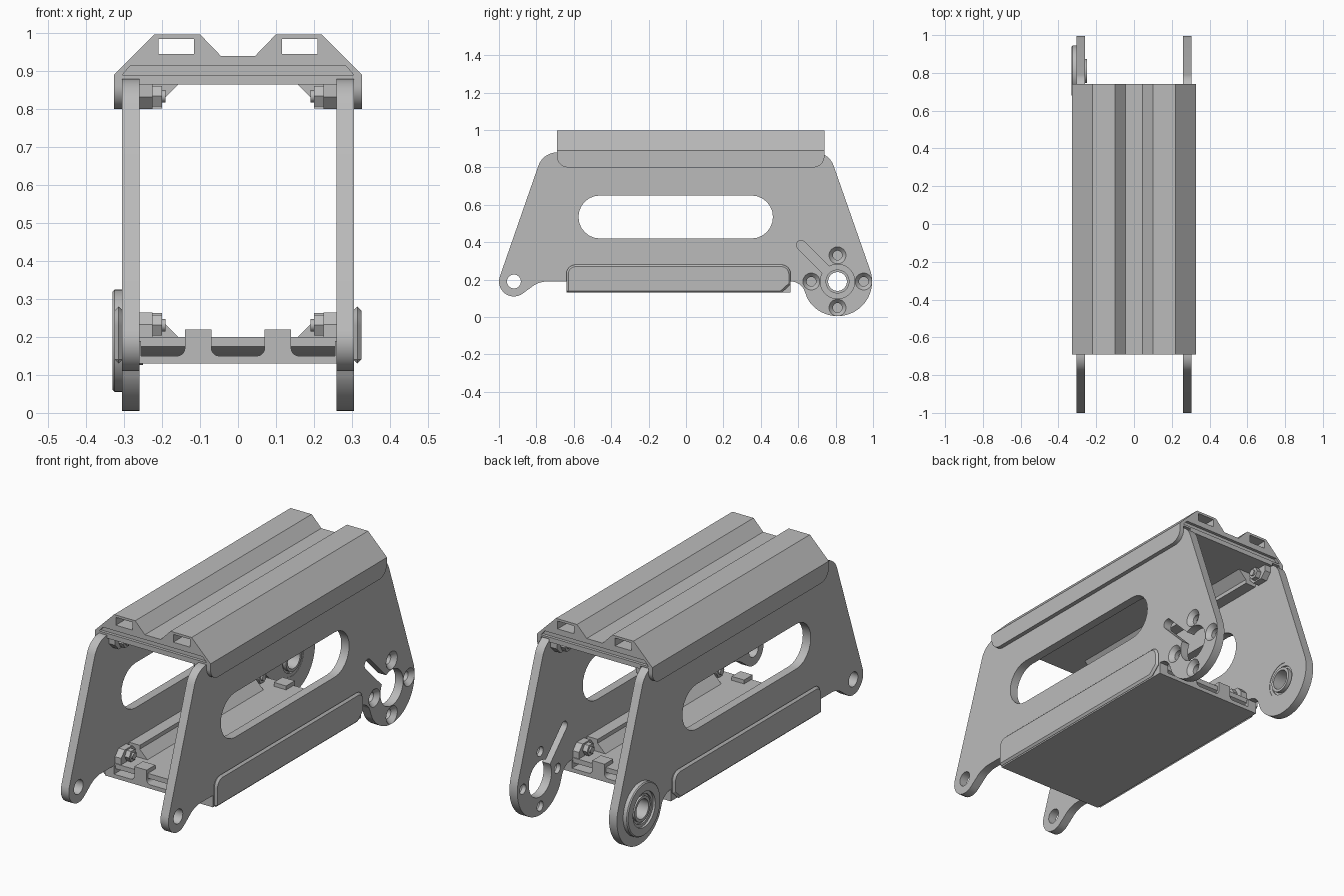
import bpy, bmesh
from math import sin, cos, radians, pi, atan2

cube = bpy.data.objects.get("Cube")
if cube:
    bpy.data.objects.remove(cube, do_unlink=True)

grey = bpy.data.materials.new("machined_grey")
grey.use_nodes = True
grey.diffuse_color = (0.5, 0.5, 0.5, 1)
grey.node_tree.nodes["Principled BSDF"].inputs["Base Color"].default_value = (0.5, 0.5, 0.5, 1)
parts = []


def finish(name, bm):
    bmesh.ops.recalc_face_normals(bm, faces=bm.faces)
    mesh = bpy.data.meshes.new(name)
    bm.to_mesh(mesh)
    bm.free()
    mesh.materials.append(grey)
    ob = bpy.data.objects.new(name, mesh)
    bpy.context.collection.objects.link(ob)
    parts.append(ob)
    return ob


def prism(name, pts, axis, lo, hi):
    """Extrude a profile along x (points are y, z) or y (points are x, z)."""
    bm = bmesh.new()
    place = (lambda t, a, b: (t, a, b)) if axis == "x" else (lambda t, a, b: (a, t, b))
    ends = [[bm.verts.new(place(t, a, b)) for a, b in pts] for t in (lo, hi)]
    n = len(pts)
    for ring in ends:
        bm.faces.new(ring)
    for i in range(n):
        j = (i + 1) % n
        bm.faces.new((ends[0][i], ends[0][j], ends[1][j], ends[1][i]))
    return finish(name, bm)


def rect(a0, a1, b0, b1):
    return [(a0, b0), (a1, b0), (a1, b1), (a0, b1)]


def box(name, x, y, z):
    return prism(name, rect(*x, *z), "y", *y)


def arc(a, b, r, start, end, steps=12):
    return [(a + r * cos(radians(start + (end - start) * i / steps)),
             b + r * sin(radians(start + (end - start) * i / steps))) for i in range(steps + 1)]


def capsule(a0, b0, a1, b1, r):
    d = atan2(b1 - b0, a1 - a0) * 180 / pi
    return arc(a1, b1, r, d - 90, d + 90) + arc(a0, b0, r, d + 90, d + 270)


def lathe(name, profile, y, z, steps=48):
    """Spin a closed loop of (radius, x) around an axis parallel to x."""
    bm = bmesh.new()
    rings = [[bm.verts.new((x, y + r * cos(2 * pi * k / steps), z + r * sin(2 * pi * k / steps)))
              for r, x in profile] for k in range(steps)]
    n = len(profile)
    for k in range(steps):
        p, q = rings[k], rings[(k + 1) % steps]
        for i in range(n):
            j = (i + 1) % n
            bm.faces.new((p[i], p[j], q[j], q[i]))
    return finish(name, bm)


def bake(ob):
    dg = bpy.context.evaluated_depsgraph_get()
    mesh = bpy.data.meshes.new_from_object(ob.evaluated_get(dg))
    ob.modifiers.clear()
    ob.data = mesh


def cut(ob, *cutters):
    for c in cutters:
        m = ob.modifiers.new("cut", "BOOLEAN")
        m.operation, m.solver, m.object = "DIFFERENCE", "EXACT", c
        bake(ob)
        parts.remove(c)
        bpy.data.objects.remove(c, do_unlink=True)


def bevel(ob, width, segments=1):
    m = ob.modifiers.new("bevel", "BEVEL")
    m.width, m.segments, m.limit_method, m.angle_limit = width, segments, "ANGLE", radians(60)
    bake(ob)


def hole(y, z, r, x0=-0.5, x1=0.5):
    return prism("hole", arc(y, z, r, 0, 352.5, 47), "x", x0, x1)


HUB = (0.81, 0.19)
outline = (arc(-0.92, 0.19, 0.08, 160, 310) + arc(-0.74, 0.05, 0.14, 130, 90)
           + arc(0.56, 0.11, 0.08, 90, 30) + arc(*HUB, 0.185, 210, 380, 32)
           + arc(0.69, 0.775, 0.105, 20, 90) + arc(-0.69, 0.775, 0.105, 90, 160))

# Side plates with lug hole, hand slot and hub opening
for side, s in (("left", 1), ("right", -1)):
    plate = prism(side + "_side_plate", outline, "x", s * 0.26, s * 0.305)
    cut(plate, hole(-0.92, 0.19, 0.037), hole(*HUB, 0.092),
        prism("slot", capsule(-0.46, 0.535, 0.35, 0.535, 0.115), "x", -0.5, 0.5))
    if s > 0:
        cut(plate, prism("key_slot", capsule(0.615, 0.385, 0.77, 0.23, 0.025), "x", -0.5, 0.5))
        for k in range(4):
            y, z = HUB[0] + 0.14 * cos(k * pi / 2), HUB[1] + 0.14 * sin(k * pi / 2)
            sink = lathe("sink", [(0.001, 0.2), (0.025, 0.2), (0.025, 0.282),
                                  (0.046, 0.306), (0.046, 0.33), (0.001, 0.33)], y, z, 32)
            cut(plate, hole(y, z, 0.024), sink)

# Bearing in the right plate with an outer retaining disc
lathe("bearing_housing", [(0.075, -0.262), (0.0925, -0.262), (0.0925, -0.3), (0.135, -0.3),
                          (0.135, -0.325), (0.13, -0.33), (0.09, -0.33), (0.09, -0.318),
                          (0.075, -0.318)], *HUB)
lathe("bearing_seal", [(0.063, -0.27), (0.076, -0.27), (0.076, -0.31), (0.063, -0.31)], *HUB)
lathe("bearing_inner_ring", [(0.05, -0.25), (0.064, -0.25), (0.064, -0.32), (0.05, -0.32)], *HUB)

# Top cap: twin raised ridges with rectangular tunnels
half = [(0.26, 0.865), (0.26, 0.88), (0.305, 0.88), (0.327, 0.88), (0.327, 0.89),
        (0.22, 0.997), (0.10, 0.997), (0.045, 0.94)]
cap = prism("top_cap", half + [(-x, z) for x, z in reversed(half)], "y", -0.69, 0.74)
cut(cap, *[box("tunnel", (s * 0.163 - 0.047, s * 0.163 + 0.047), (-1, 1), (0.945, 0.985)) for s in (1, -1)])
cut(cap, *[prism("end_groove", [(-0.305, 0.89), (0.305, 0.89), (0.283, 0.915), (-0.283, 0.915)],
                 "y", y, y + 0.03) for y in (-0.705, 0.725)])

# Lower tray: floor, undercut deck and end clips
T0, T1 = -0.64, 0.56
box("tray_floor", (-0.306, 0.306), (T0, T1), (0.13, 0.15))
deck = [(T0 + 0.06, 0.15), (T1 - 0.06, 0.15), (T1 - 0.01, 0.175), (T1 - 0.01, 0.2),
        (T0 + 0.01, 0.2), (T0 + 0.01, 0.175)]
prism("tray_deck", deck, "x", -0.26, 0.26)
clip = ([(0.05, 0.149)] + arc(0.05, 0.17, 0.02, 270, 360, 5) + [(0.07, 0.22), (0.14, 0.22)]
        + arc(0.16, 0.17, 0.02, 180, 270, 5) + [(0.16, 0.149)])
for s in (1, -1):
    for y in (T0, T1 - 0.07):
        prism("tray_clip", [(s * a, b) for a, b in clip], "y", y, y + 0.07)

for side, s in (("left", 1), ("right", -1)):
    # Outer flanges that clamp the plates
    prism(side + "_cap_flange", arc(-0.63, 0.86, 0.06, 180, 270) + arc(0.68, 0.86, 0.06, 270, 360)
          + [(0.74, 0.89), (-0.69, 0.89)], "x", s * 0.305, s * 0.327)
    flange = prism(side + "_tray_flange", [(T0, 0.13), (T1 - 0.05, 0.13), (T1, 0.175)]
                   + arc(T1 - 0.05, 0.23, 0.05, 0, 90) + arc(T0 + 0.05, 0.23, 0.05, 90, 180),
                   "x", s * 0.304, s * 0.325)
    bevel(flange, 0.012)
    box(side + "_tray_wall", (s * 0.255, s * 0.306), (T0, T1), (0.149, 0.19))

    # Inner rails, nut pads, nuts and screw ends, for the cap and the tray
    for level, base, d, y0, y1 in (("cap", 0.867, -1, -0.69, 0.74), ("tray", 0.198, 1, T0, T1)):
        rail = [(0.26, base), (0.155, base), (0.2, base + d * 0.045), (0.2, base + d * 0.065),
                (0.26, base + d * 0.065)]
        prism(side + "_" + level + "_rail", [(s * a, b) for a, b in rail], "y", y0 + 0.13, y1 - 0.13)
        zc = base + d * 0.033
        for e, y in (("front", y0 + 0.075), ("back", y1 - 0.075)):
            tag = "_".join((side, level, e))
            pad = [(y - 0.06, base), (y + 0.06, base), (y + 0.06, base + d * 0.035),
                   (y + 0.03, base + d * 0.067), (y - 0.03, base + d * 0.067), (y - 0.06, base + d * 0.035)]
            prism(tag + "_pad", pad, "x", s * 0.225, s * 0.262)
            prism(tag + "_nut", arc(y, zc, 0.031, 0, 300, 5), "x", s * 0.2, s * 0.226)
            prism(tag + "_screw", arc(y, zc, 0.016, 0, 345, 23), "x", s * 0.191, s * 0.21)

# Smooth the round surfaces while keeping the machined edges sharp
bpy.ops.object.select_all(action="DESELECT")
for ob in parts:
    ob.select_set(True)
bpy.context.view_layer.objects.active = parts[0]
bpy.ops.object.shade_smooth_by_angle(angle=radians(30))
